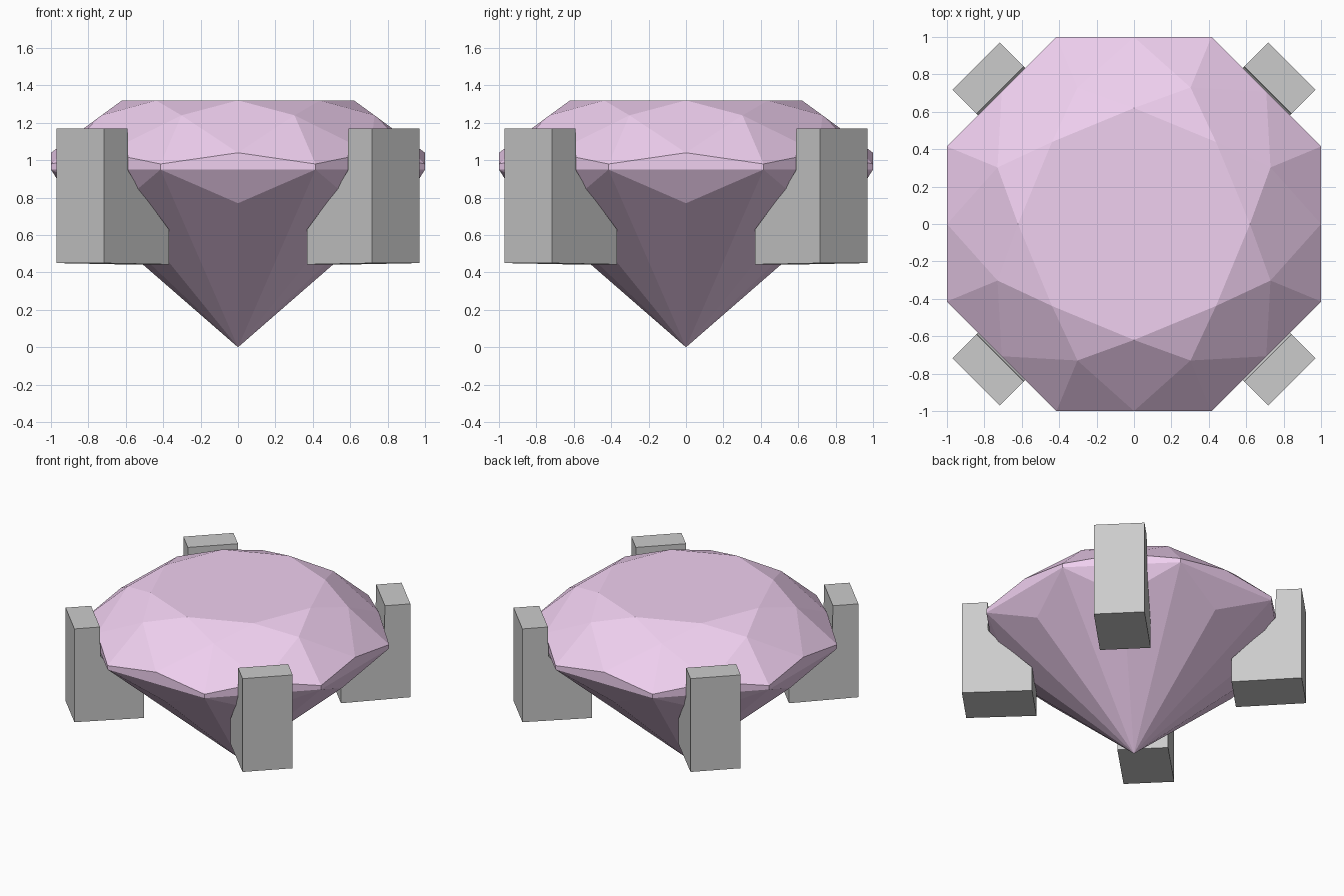
import bpy
from math import cos, sin, pi, sqrt

if "Cube" in bpy.data.objects:
    bpy.data.objects.remove(bpy.data.objects["Cube"])

S = pi / 8  # half of one octagon step
G = 1 / cos(S)  # girdle corner radius


def make(name, verts, faces):
    me = bpy.data.meshes.new(name)
    me.from_pydata(verts, [], faces)
    me.update()
    ob = bpy.data.objects.new(name, me)
    bpy.context.collection.objects.link(ob)
    return ob


def ring(r, z, half):
    return [(r * cos((2 * k + half) * S), r * sin((2 * k + half) * S), z) for k in range(8)]


# gemstone: rings offset by half a step alternate as facet corners
rings = [ring(0.62, 1.32, 0),    # table
         ring(0.79, 1.24, 1),    # crown middle
         ring(1.0, 1.04, 0),     # upper girdle, side centres
         ring(G, 0.98, 1),       # upper girdle, corners
         ring(G, 0.95, 1),       # lower girdle, corners
         ring(0.885, 0.77, 0)]   # pavilion
verts = [v for r in rings for v in r] + [(0, 0, 0)]
T, C, U, V, L, P = [list(range(8 * i, 8 * i + 8)) for i in range(6)]
culet = 48
faces = [T]
for k in range(8):
    n, p = (k + 1) % 8, k - 1
    faces += [
        (T[k], C[k], T[n]),              # star facet
        (T[k], C[p], U[k], C[k]),        # kite facet
        (C[k], U[k], V[k]),              # upper girdle facets
        (C[k], V[k], U[n]),
        (U[k], V[p], L[p], L[k], V[k]),  # girdle wall
        (L[p], P[k], L[k]),              # lower girdle facet
        (P[k], culet, L[k]),             # pavilion facets
        (L[k], culet, P[n]),
    ]
gem = make("gemstone", verts, faces)
mat = bpy.data.materials.new("plum_stone")
mat.diffuse_color = (0.867, 0.627, 0.867, 1)
mat.use_nodes = True
mat.node_tree.nodes["Principled BSDF"].inputs["Base Color"].default_value = mat.diffuse_color
gem.data.materials.append(mat)

# four prongs: notched radial profile extruded sideways
profile = [(1.193, 0.45), (1.193, 1.17), (1.012, 1.17), (1.008, 0.945),
           (0.93, 0.85), (0.70, 0.63), (0.70, 0.443)]
W = 0.178
names = ["back_right_prong", "back_left_prong", "front_left_prong", "front_right_prong"]
for i, name in enumerate(names):
    c, s = cos(pi / 4 + i * pi / 2), sin(pi / 4 + i * pi / 2)
    pv = [(r * c - t * s, r * s + t * c, z) for t in (-W, W) for r, z in profile]
    m = len(profile)
    pf = [tuple(range(m))[::-1], tuple(range(m, 2 * m))]
    pf += [(j, (j + 1) % m, m + (j + 1) % m, m + j) for j in range(m)]
    ob = make(name, pv, pf)
    # consistent outward normals
    import bmesh
    bm = bmesh.new()
    bm.from_mesh(ob.data)
    bmesh.ops.recalc_face_normals(bm, faces=bm.faces)
    bm.to_mesh(ob.data)
    bm.free()
